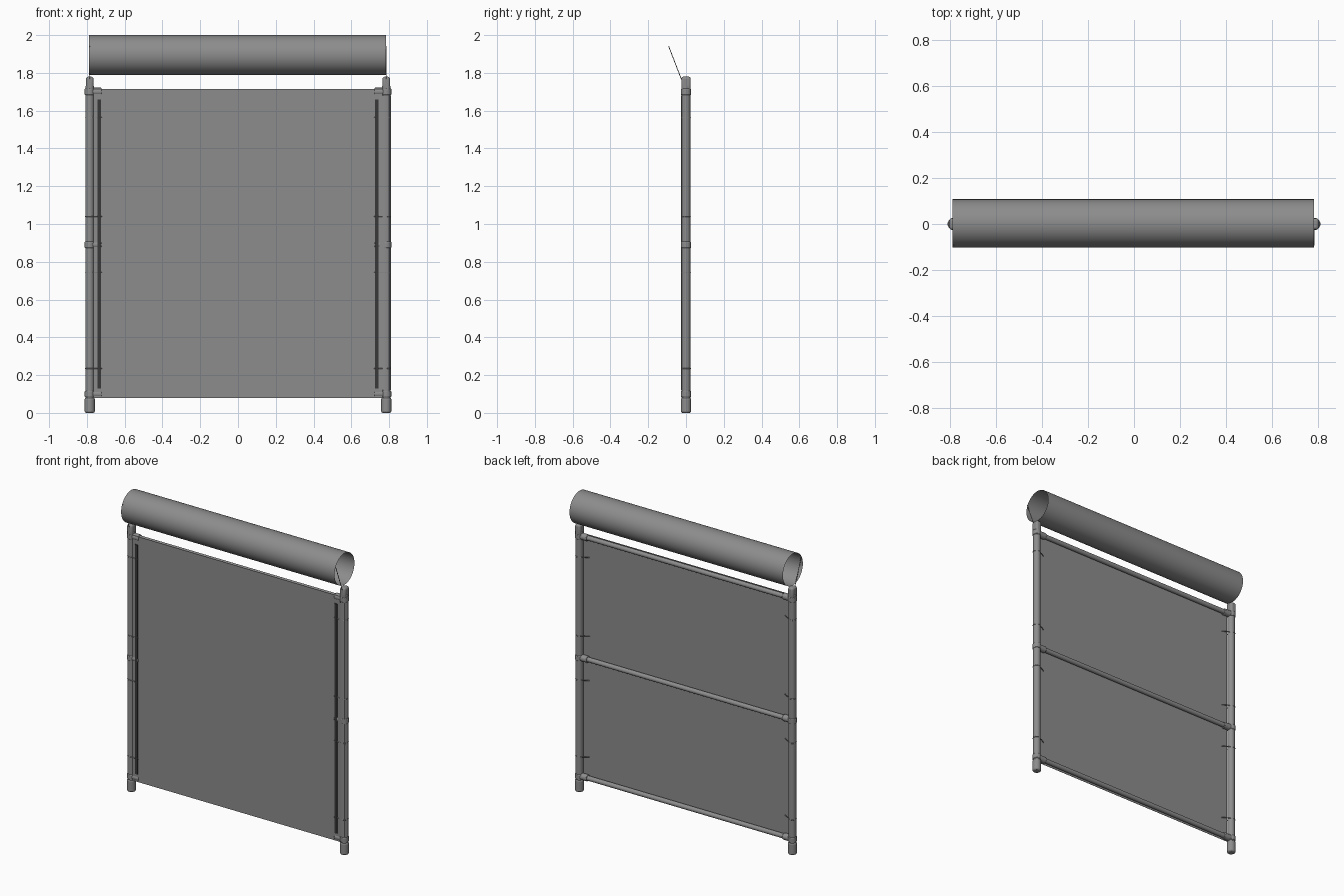
import bpy, bmesh, math
from mathutils import Vector

if "Cube" in bpy.data.objects:
    bpy.data.objects.remove(bpy.data.objects["Cube"])

PX = 0.785          # post centre in x
JOINTS = (0.10, 0.89, 1.70)


def material(name, v):
    m = bpy.data.materials.new(name)
    m.diffuse_color = (v, v, v, 1)
    m.use_nodes = True
    m.node_tree.nodes["Principled BSDF"].inputs["Base Color"].default_value = m.diffuse_color
    return m


GREY = material("dark_grey", 0.265)
DARK = material("near_black", 0.04)


def smooth(o):
    bpy.ops.object.select_all(action='DESELECT')
    o.select_set(True)
    bpy.context.view_layer.objects.active = o
    bpy.ops.object.shade_smooth_by_angle(angle=math.radians(35))
    return o


def rod(name, a, b, r, n=16, caps='NGON', bevel=0):
    a, b = Vector(a), Vector(b)
    bpy.ops.mesh.primitive_cylinder_add(vertices=n, radius=r, depth=(b - a).length,
                                        location=(a + b) / 2, end_fill_type=caps)
    o = bpy.context.object
    o.name = name
    o.data.materials.append(GREY)
    o.rotation_euler = (b - a).to_track_quat('Z', 'Y').to_euler()
    if bevel:
        m = o.modifiers.new("round", 'BEVEL')
        m.width, m.segments, m.limit_method = bevel, 2, 'ANGLE'
    return smooth(o)


def box(name, loc, size, bevel=0, mat=GREY):
    bpy.ops.mesh.primitive_cube_add(size=1, location=loc)
    o = bpy.context.object
    o.name = name
    o.data.materials.append(mat)
    o.scale = size
    bpy.ops.object.transform_apply(location=False, rotation=False, scale=True)
    if bevel:
        m = o.modifiers.new("round", 'BEVEL')
        m.width, m.segments = bevel, 3
        smooth(o)
    return o


def tie_loop(name, z, s):
    # cord passing round the post and meeting at the edge bar
    pts = [(PX + 0.0235 * math.sin(t), 0.0235 * math.cos(t))
           for t in [math.pi * i / 10 for i in range(11)]]
    pts += [(0.722, -0.0185), (0.722, -0.012)]
    cu = bpy.data.curves.new(name, 'CURVE')
    cu.dimensions = '3D'
    cu.bevel_depth, cu.bevel_resolution = 0.0025, 1
    cu.materials.append(GREY)
    sp = cu.splines.new('POLY')
    sp.points.add(len(pts) - 1)
    for p, (x, y) in zip(sp.points, pts):
        p.co = (s * x, y, z, 1)
    sp.use_cyclic_u = True
    bpy.context.collection.objects.link(bpy.data.objects.new(name, cu))


# thin sheet hung on the front of the frame
box("front_sheet", (0, -0.0165, 0.897), (1.53, 0.002, 1.635))

# sleeve of the sheet folded round the right post
prof = [(0.747, -0.019), (0.765, -0.0235), (0.785, -0.0258), (0.80, -0.021), (0.8095, -0.006)]
me = bpy.data.meshes.new("right_sleeve")
n = len(prof)
me.from_pydata([(x, y, z) for z in (0.12, 1.68) for x, y in prof], [],
               [(i, i + 1, n + i + 1, n + i) for i in range(n - 1)])
me.materials.append(GREY)
sleeve = bpy.data.objects.new("right_sleeve", me)
bpy.context.collection.objects.link(sleeve)
smooth(sleeve)

# horizontal rails behind the sheet
for i, z in enumerate(JOINTS):
    rod(f"rail_{i}", (-PX, 0, z), (PX, 0, z), 0.0155)

# open roll along the top
rod("top_roll", (-0.79, 0.003, 1.895), (0.783, 0.003, 1.895), 0.105, 48, 'NOTHING')

for s, side in ((-1, "left"), (1, "right")):
    x = s * PX
    # upright post and foot
    rod(f"{side}_post", (x, 0, 0.05), (x, 0, 1.73), 0.023, 20)
    rod(f"{side}_foot", (x, 0, 0), (x, 0, 0.08), 0.027, 20, bevel=0.008)
    # tee fittings: collar on the post and socket on the rail
    for i, z in enumerate(JOINTS):
        rod(f"{side}_collar_{i}", (x, 0, z - 0.017), (x, 0, z + 0.017), 0.0268, 20, bevel=0.004)
        rod(f"{side}_socket_{i}", (x, 0, z), (s * 0.722, 0, z), 0.0215, 16, bevel=0.003)
    # post head and the slanted arm holding the roll
    box(f"{side}_post_head", (x, 0, 1.74), (0.04, 0.05, 0.08), 0.012)
    rod(f"{side}_roll_arm", (x, -0.024, 1.765), (x, -0.092, 1.942), 0.002, 8)
    # edge bar and its ties
    box(f"{side}_edge_bar", (s * 0.735, -0.0195, 0.895), (0.018, 0.006, 1.53), mat=DARK)
    for i, z in enumerate((0.235, 0.745, 1.04, 1.565)):
        tie_loop(f"{side}_tie_{i}", z, s)
